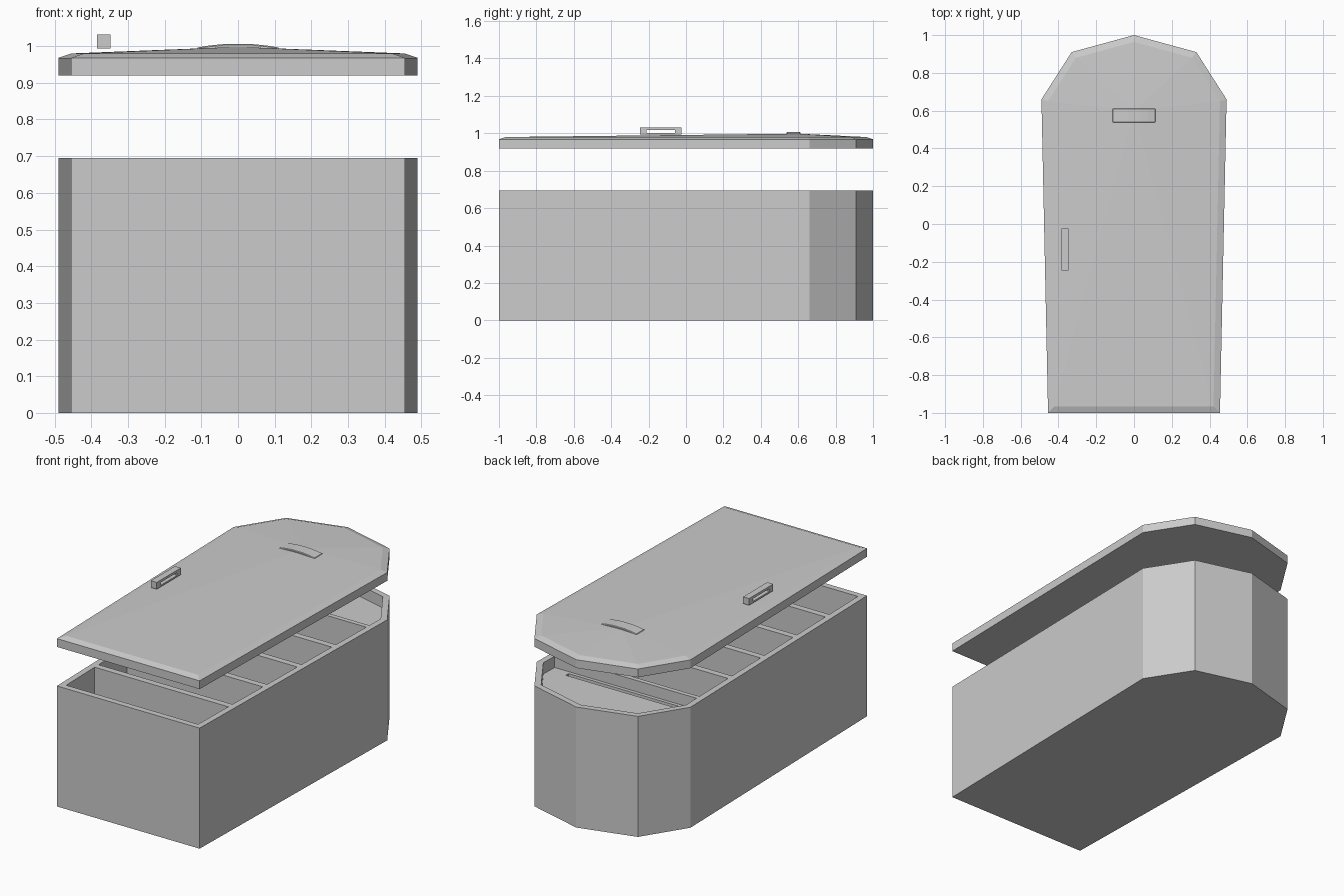
import bpy, bmesh
from mathutils import Vector

if "Cube" in bpy.data.objects:
    bpy.data.objects.remove(bpy.data.objects["Cube"])

OUTLINE = [(-.455, -1), (.455, -1), (.49, .66), (.33, .91),
           (0, 1), (-.33, .91), (-.49, .66)]


def inset(pts, d):
    """Offset a counter-clockwise convex outline inwards."""
    out, n = [], len(pts)
    for i in range(n):
        a, b, c = (Vector(pts[(i + k) % n]) for k in (-1, 0, 1))
        u, v = (b - a).normalized(), (c - b).normalized()
        nu, nv = Vector((-u.y, u.x)), Vector((-v.y, v.x))
        p = b + (nu + nv) * (d / (1 + nu.dot(nv)))
        out.append((p.x, p.y))
    return out


def half_width(y):
    """Inner half width of the tapered box at depth y."""
    return .42 + .035 * (y + 1) / 1.66


def finish(name, bm):
    bmesh.ops.recalc_face_normals(bm, faces=bm.faces)
    me = bpy.data.meshes.new(name)
    bm.to_mesh(me)
    bm.free()
    ob = bpy.data.objects.new(name, me)
    bpy.context.collection.objects.link(ob)
    return ob


def loft(name, layers, apex=None):
    """Stack rings of 3D points; close the top with a cap or a fan to an apex."""
    bm = bmesh.new()
    rings = [[bm.verts.new(p) for p in ring] for ring in layers]
    n = len(rings[0])
    bm.faces.new(rings[0])
    for lo, hi in zip(rings, rings[1:]):
        for i in range(n):
            j = (i + 1) % n
            bm.faces.new((lo[i], lo[j], hi[j], hi[i]))
    if apex:
        tip = bm.verts.new(apex)
        for i in range(n):
            bm.faces.new((rings[-1][i], rings[-1][(i + 1) % n], tip))
    else:
        bm.faces.new(rings[-1])
    return finish(name, bm)


def prism(name, pts, z0, z1):
    return loft(name, [[(x, y, z) for x, y in pts] for z in (z0, z1)])


def cut(target, cutter):
    mod = target.modifiers.new(cutter.name, 'BOOLEAN')
    mod.operation, mod.solver, mod.object = 'DIFFERENCE', 'EXACT', cutter
    cutter.hide_render = True
    cutter.hide_set(True)


# Box body
body = prism("box_body", OUTLINE, 0, .695)

# Row of five compartments
for i in range(5):
    y0 = -.965 + .305 * i
    y1 = y0 + .268
    w0, w1 = half_width(y0), half_width(y1)
    cut(body, prism(f"compartment_cutter_{i}",
                    [(-w0, y0), (w0, y0), (w1, y1), (-w1, y1)], .035, .8))

# Recessed head shelf with a narrow slot
head = inset(OUTLINE, .035)[2:]
w = half_width(.55)
cut(body, prism("shelf_cutter", [(-w, .55), (w, .55)] + head, .63, .8))
cut(body, prism("slot_cutter",
                [(-.35, .57), (.35, .57), (.35, .595), (-.35, .595)], .53, .66))

# Lid: flat underside, bevelled rim, shallow faceted crown
rim = inset(OUTLINE, .035)
loft("lid", [[(x, y, .92) for x, y in OUTLINE],
             [(x, y, .968) for x, y in OUTLINE],
             [(x, y, .98) for x, y in rim]], apex=(0, .6, .998))

# Side handle: bar with a slot right through
handle = prism("side_handle", [(-.385, -.245), (-.347, -.245),
                               (-.347, -.025), (-.385, -.025)], .993, 1.032)
cut(handle, prism("handle_cutter", [(-.42, -.21), (-.31, -.21),
                                    (-.31, -.06), (-.42, -.06)], 1.002, 1.018))

# Arched name plate near the head, with a slight bevelled edge
top = [(.113, .996), (.075, 1.002), (.035, 1.006)]
arch = [(-x, z) for x, z in top] + [(x, z) for x, z in reversed(top)]
profile = [(-.113, .985), *arch, (.113, .985)]
plate = loft("head_plate", [[(x, y, z) for x, z in profile] for y in (.537, .611)])
bev = plate.modifiers.new("edge", 'BEVEL')
bev.width, bev.segments = .003, 1
